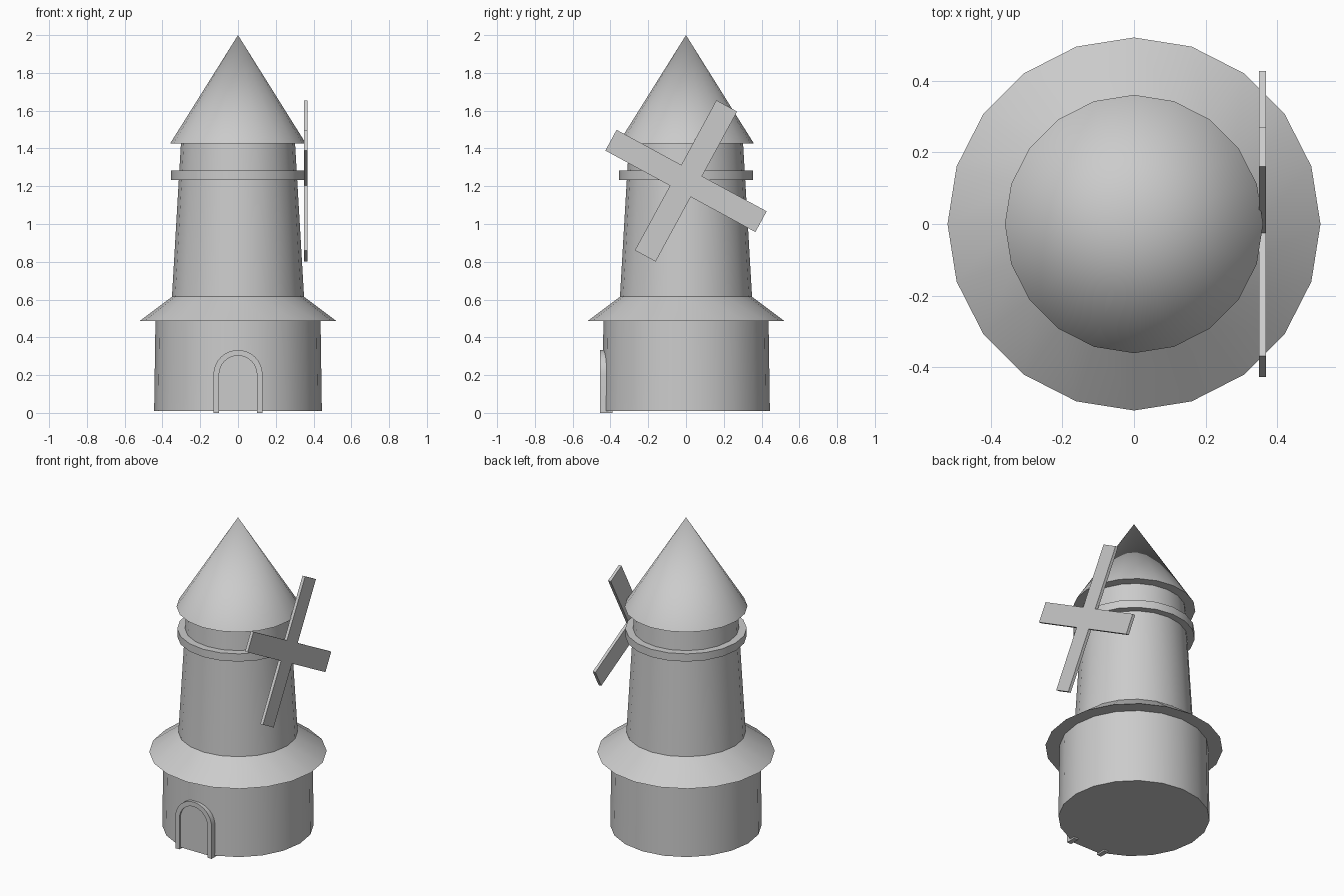
import bpy, bmesh
from math import sin, cos, pi, radians

if "Cube" in bpy.data.objects:
    bpy.data.objects.remove(bpy.data.objects["Cube"])

SIDES = 20


def smooth(obj):
    bpy.ops.object.select_all(action='DESELECT')
    obj.select_set(True)
    bpy.context.view_layer.objects.active = obj
    bpy.ops.object.shade_smooth_by_angle(angle=radians(30))


def cone(name, r1, r2, z0, z1):
    """Round section from radius r1 at z0 to r2 at z1."""
    bpy.ops.mesh.primitive_cone_add(vertices=SIDES, radius1=r1, radius2=r2,
                                    depth=z1 - z0, location=(0, 0, (z0 + z1) / 2))
    obj = bpy.context.object
    obj.name = name
    smooth(obj)
    return obj


def prism(name, outline, place, d0, d1):
    """Extrude a 2D outline from depth d0 to d1; place maps (u, v, d) to xyz."""
    bm = bmesh.new()
    front = [bm.verts.new(place(u, v, d0)) for u, v in outline]
    back = [bm.verts.new(place(u, v, d1)) for u, v in outline]
    bm.faces.new(front)
    bm.faces.new(back[::-1])
    n = len(outline)
    for i in range(n):
        j = (i + 1) % n
        bm.faces.new((front[i], back[i], back[j], front[j]))
    bmesh.ops.recalc_face_normals(bm, faces=bm.faces)
    mesh = bpy.data.meshes.new(name)
    bm.to_mesh(mesh)
    bm.free()
    obj = bpy.data.objects.new(name, mesh)
    bpy.context.collection.objects.link(obj)
    smooth(obj)
    return obj


def arch(r, spring, bottom, steps=16):
    """Arched outline, from bottom right over the top to bottom left."""
    curve = [(r * cos(pi * i / steps), spring + r * sin(pi * i / steps))
             for i in range(steps + 1)]
    return [(r, bottom)] + curve + [(-r, bottom)]


# Round body, from the ground up
cone("base_wall", 0.444, 0.437, 0.01, 0.49)
cone("skirt_roof", 0.52, 0.347, 0.487, 0.617)
cone("tower", 0.35, 0.302, 0.61, 1.43)
cone("gallery_ring", 0.356, 0.356, 1.233, 1.283)
cone("cap_roof", 0.36, 0.0, 1.425, 2.0)

# Arched doorway with a shallow recessed door
facing_front = lambda u, v, d: (u, d, v)
outer = arch(0.13, 0.203, 0.0)
inner = arch(0.10, 0.203, 0.0)
prism("door_frame", outer + inner[::-1], facing_front, -0.455, -0.39)
prism("door", arch(0.102, 0.203, 0.01), facing_front, -0.445, -0.40)

# Four sails as one flat cross, turned on the right side
w, length, turn = 0.0625, 0.452, radians(28.5)
cross = []
for k in range(4):
    a = -k * pi / 2 - turn
    for u, v in ((-w, w), (-w, length), (w, length)):
        cross.append((u * cos(a) - v * sin(a), 1.228 + u * sin(a) + v * cos(a)))
prism("sails", cross, lambda u, v, d: (d, u, v), 0.349, 0.368)
